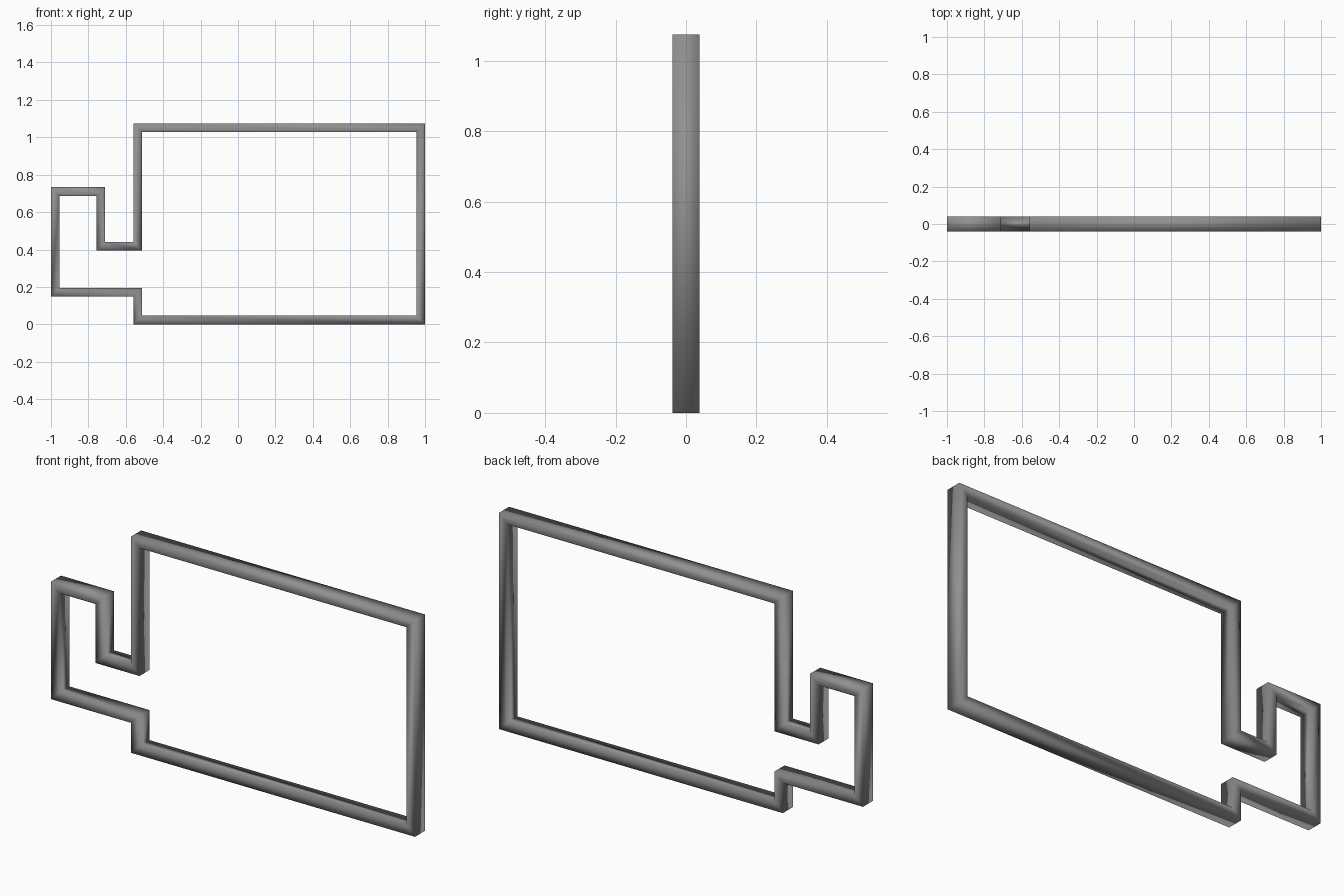
import bpy, bmesh
from mathutils import Vector

if "Cube" in bpy.data.objects:
    bpy.data.objects.remove(bpy.data.objects["Cube"])

W = 0.046   # bar width in the front view
D = 0.078   # bar depth along y

# Centre line of the closed frame (x, z), counter-clockwise seen from the front
PATH = [Vector(p) for p in (
    (0.977, 0.023), (0.977, 1.052), (-0.537, 1.052), (-0.537, 0.417),
    (-0.733, 0.417), (-0.733, 0.710), (-0.977, 0.710), (-0.977, 0.172),
    (-0.537, 0.172), (-0.537, 0.023))]


def outward(a, b):
    """Outward normal of the segment a to b."""
    d = (b - a).normalized()
    return Vector((d.y, -d.x))


# Sweep a rectangular section round the path with mitred corners
bm = bmesh.new()
n = len(PATH)
rings = []
for i, p in enumerate(PATH):
    miter = outward(PATH[i - 1], p) + outward(p, PATH[(i + 1) % n])
    ring = []
    for s, y in ((1, -1), (1, 1), (-1, 1), (-1, -1)):
        q = p + miter * (s * W / 2)
        ring.append(bm.verts.new((q.x, y * D / 2, q.y)))
    rings.append(ring)

for i in range(n):
    a, b = rings[i], rings[(i + 1) % n]
    for k in range(4):
        m = (k + 1) % 4
        bm.faces.new((a[k], a[m], b[m], b[k]))
bmesh.ops.recalc_face_normals(bm, faces=bm.faces[:])

# The bars are shaded smooth across their edges
for f in bm.faces:
    f.smooth = True
mesh = bpy.data.meshes.new("outline_frame")
bm.to_mesh(mesh)
bm.free()

# Dark grey finish
dark = bpy.data.materials.new("dark_grey")
dark.diffuse_color = (0.28, 0.28, 0.28, 1)
dark.use_nodes = True
dark.node_tree.nodes["Principled BSDF"].inputs["Base Color"].default_value = dark.diffuse_color
mesh.materials.append(dark)
bpy.context.collection.objects.link(bpy.data.objects.new("outline_frame", mesh))
